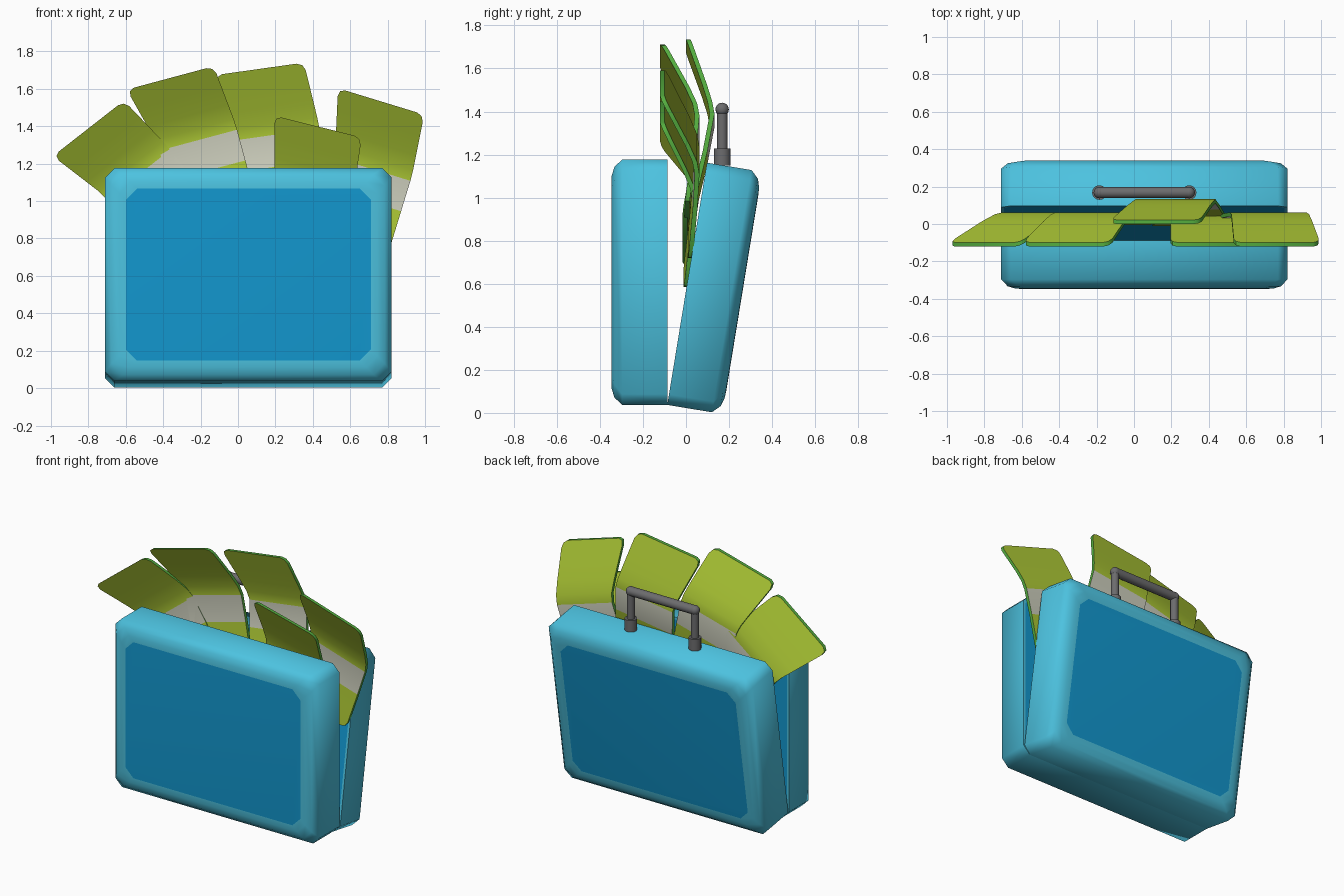
import bpy, bmesh, math
from mathutils import Vector, Matrix

if "Cube" in bpy.data.objects:
    bpy.data.objects.remove(bpy.data.objects["Cube"])


def mat(name, rgb):
    m = bpy.data.materials.new(name)
    m.diffuse_color = (*rgb, 1)
    m.use_nodes = True
    m.node_tree.nodes["Principled BSDF"].inputs["Base Color"].default_value = m.diffuse_color
    return m


SHELL = mat("light_blue", (0.073, 0.54, 0.74))
PANEL = mat("deep_blue", (0.006, 0.31, 0.62))
NOTE = mat("lime_green", (0.41, 0.57, 0.035))
BAND = mat("pale_grey", (0.60, 0.61, 0.50))
EDGE = mat("edge_green", (0.09, 0.42, 0.05))
METAL = mat("dark_grey", (0.15, 0.15, 0.155))


def finish(name, bm, mats, angle=50):
    bmesh.ops.recalc_face_normals(bm, faces=bm.faces)
    me = bpy.data.meshes.new(name)
    bm.to_mesh(me)
    bm.free()
    for m in mats:
        me.materials.append(m)
    ob = bpy.data.objects.new(name, me)
    bpy.context.collection.objects.link(ob)
    bpy.ops.object.select_all(action='DESELECT')
    ob.select_set(True)
    bpy.context.view_layer.objects.active = ob
    bpy.ops.object.shade_smooth_by_angle(angle=math.radians(angle))
    return ob


def bridge(bm, a, b):
    n = len(a)
    return [bm.faces.new((a[i], a[(i + 1) % n], b[(i + 1) % n], b[i])) for i in range(n)]


# Case halves: chamfered rectangles lofted outwards from the open side
W, H = 1.53, 1.14


def case_half(name, side, tilt):
    bm = bmesh.new()
    rings = []
    for depth, off, ch in ((0, 0.015, 0.05), (0, 0, 0.05), (0.21, 0, 0.05),
                           (0.246, 0.035, 0.06), (0.258, 0.075, 0.06), (0.26, 0.11, 0.06)):
        x, z0, z1 = W / 2 - off, off, H - off
        pts = [(-x + ch, z0), (x - ch, z0), (x, z0 + ch), (x, z1 - ch),
               (x - ch, z1), (-x + ch, z1), (-x, z1 - ch), (-x, z0 + ch)]
        rings.append([bm.verts.new((px, side * depth, pz)) for px, pz in pts])
    for a, b in zip(rings, rings[1:]):
        bridge(bm, a, b)
    for r in (rings[0], rings[-1]):       # lining and outer panel
        bm.faces.new(r).material_index = 1
    ob = finish(name, bm, [SHELL, PANEL])
    ob.location = (0.055, -0.087, 0.037)
    ob.rotation_euler.x = -tilt


case_half("case_front", -1, 0)
case_half("case_back", 1, math.radians(9.3))


# Banknotes: bent strips with rounded corners and a paper band
def lerp(d, keys):
    for (d0, v0), (d1, v1) in zip(keys, keys[1:]):
        if d <= d1:
            return v0 + (v1 - v0) * (d - d0) / (d1 - d0)
    return keys[-1][1]


BEND, LENGTH, THICK = 0.33, 0.78, 0.011


def banknote(name, cx, cz, deg, y_top, y_bend, y_end):
    bm = bmesh.new()
    a = math.radians(deg)
    rows = []
    for d in (0, 0.012, 0.04, 0.12, 0.22, 0.30, 0.36, 0.53, 0.65, 0.74, 0.768, LENGTH):
        e = min(d, LENGTH - d)
        inset = 0.04 if e < 0.005 else 0.012 if e < 0.02 else 0
        left = lerp(d, [(0, -0.30), (BEND, -0.215), (1, -0.215)]) + inset
        right = lerp(d, [(0, 0.182), (BEND, 0.215), (1, 0.215)]) - inset
        y = lerp(d, [(0, y_top), (0.28, y_bend - 0.018), (0.38, y_bend), (LENGTH, y_end)])
        ring = []
        for u, s in ((left, -1), (right, -1), (right, 1), (left, 1)):
            v = BEND - d
            ring.append(bm.verts.new((cx + u * math.cos(a) - v * math.sin(a), y + s * THICK,
                                      cz + u * math.sin(a) + v * math.cos(a))))
        rows.append((d, ring))
    for (d0, r0), (d1, r1) in zip(rows, rows[1:]):
        for i, f in enumerate(bridge(bm, r0, r1)):
            f.material_index = 2 if i % 2 else (1 if 0.35 < (d0 + d1) / 2 < 0.54 else 0)
    for r in (rows[0][1], rows[-1][1]):
        bm.faces.new(r).material_index = 2
    finish(name, bm, [NOTE, BAND, EDGE], 40)


for i, p in enumerate(((-0.55, 1.165, 38, -0.11, 0.055, -0.005),
                       (-0.22, 1.355, 15, -0.11, 0.055, 0.005),
                       (0.218, 1.388, 8, 0.01, 0.125, 0.03),
                       (0.405, 1.064, -14, -0.11, 0.045, 0.0),
                       (0.725, 1.20, -17, -0.11, 0.055, 0.02))):
    banknote(f"banknote_{i + 1}", *p)


# Handle: two posts in collars, a grip bar and round elbows
def rod(bm, a, b, r):
    a, b = Vector(a), Vector(b)
    m = Matrix.Translation((a + b) / 2) @ (b - a).to_track_quat('Z', 'Y').to_matrix().to_4x4()
    bmesh.ops.create_cone(bm, cap_ends=True, segments=16, radius1=r, radius2=r,
                          depth=(b - a).length, matrix=m)


HY, HZ, XS = 0.168, 1.41, (-0.185, 0.295)
bm = bmesh.new()
rod(bm, (XS[0], HY, HZ), (XS[1], HY, HZ), 0.03)
for x in XS:
    rod(bm, (x, HY, 1.2), (x, HY, HZ), 0.025)
    bmesh.ops.create_uvsphere(bm, u_segments=16, v_segments=10, radius=0.031,
                              matrix=Matrix.Translation((x, HY, HZ)))
finish("handle", bm, [METAL])
bm = bmesh.new()
for x in XS:
    rod(bm, (x, HY, 1.15), (x, HY, 1.228), 0.039)
finish("handle_collars", bm, [METAL])
